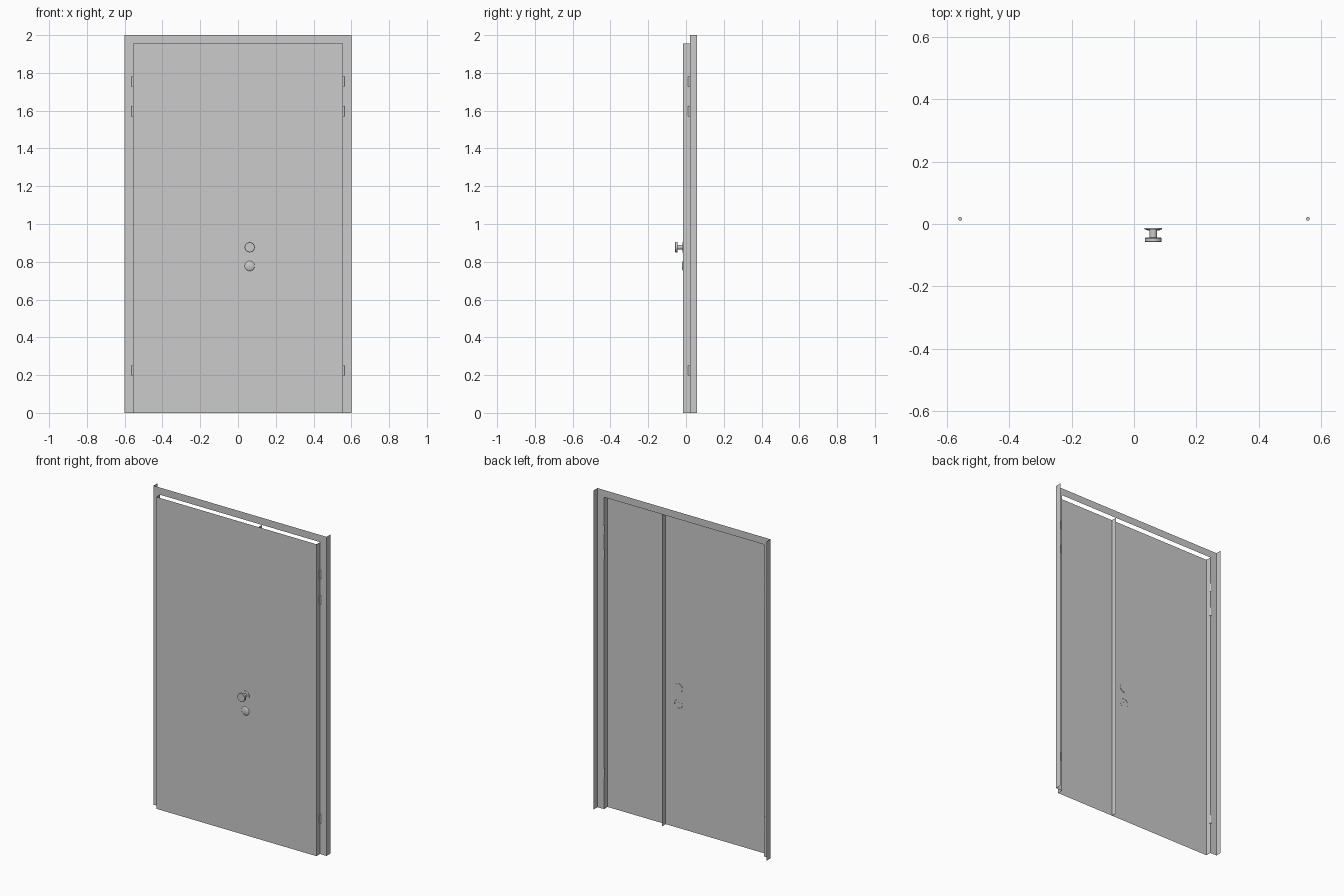
import bpy, bmesh, math

if "Cube" in bpy.data.objects:
    bpy.data.objects.remove(bpy.data.objects["Cube"])

FRAME_X, LEAF_X, SEAM_X = 0.6, 0.555, 0.152
LEAF_TOP, TOP = 1.955, 2.0
FRONT_Y, FACE_Y, BACK_Y = -0.0155, 0.02, 0.058


def finish(name, bm):
    bmesh.ops.remove_doubles(bm, verts=bm.verts, dist=1e-5)
    me = bpy.data.meshes.new(name)
    bm.to_mesh(me)
    bm.free()
    ob = bpy.data.objects.new(name, me)
    bpy.context.collection.objects.link(ob)
    return ob


def add_sheet(bm, path, levels):
    """Extrude a plan (x, y) polyline upwards through the z levels."""
    rows = [[bm.verts.new((x, y, z)) for x, y in path] for z in levels]
    for lo, hi in zip(rows, rows[1:]):
        for i in range(len(path) - 1):
            bm.faces.new((lo[i], lo[i + 1], hi[i + 1], hi[i]))


def lathe(name, profile, x, z, steps=32):
    """Revolve (radius, y) points about the front-to-back axis."""
    bm = bmesh.new()
    vs = [bm.verts.new((r, y, 0)) for r, y in profile]
    es = [bm.edges.new(p) for p in zip(vs, vs[1:])]
    bmesh.ops.spin(bm, geom=vs + es, cent=(0, 0, 0), axis=(0, 1, 0),
                   angle=math.tau, steps=steps, use_merge=True)
    bmesh.ops.remove_doubles(bm, verts=bm.verts, dist=1e-5)
    bmesh.ops.recalc_face_normals(bm, faces=bm.faces)
    ob = finish(name, bm)
    ob.location = (x, 0, z)
    smooth(ob)
    return ob


def smooth(ob):
    bpy.ops.object.select_all(action='DESELECT')
    ob.select_set(True)
    bpy.context.view_layer.objects.active = ob
    bpy.ops.object.shade_smooth_by_angle(angle=math.radians(35))


# Door frame: two angled jambs and a flat header strip
bm = bmesh.new()
levels = (0, LEAF_TOP, TOP)
add_sheet(bm, [(-FRAME_X, BACK_Y), (-FRAME_X, FACE_Y), (-LEAF_X, FACE_Y)], levels)
add_sheet(bm, [(LEAF_X, FACE_Y), (FRAME_X, FACE_Y), (FRAME_X, BACK_Y)], levels)
add_sheet(bm, [(-LEAF_X, FACE_Y), (LEAF_X, FACE_Y)], (LEAF_TOP, TOP))
finish("door_frame", bm)

# Door leaves: folded sheets, open at top, bottom and back
bm = bmesh.new()
add_sheet(bm, [(-LEAF_X, FACE_Y), (-LEAF_X, FRONT_Y), (SEAM_X, FRONT_Y),
               (SEAM_X, FACE_Y)], (0, LEAF_TOP))
finish("wide_leaf", bm)
bm = bmesh.new()
add_sheet(bm, [(SEAM_X, FRONT_Y), (LEAF_X, FRONT_Y), (LEAF_X, FACE_Y)], (0, LEAF_TOP))
finish("narrow_leaf", bm)

# Hinge barrels, three on each side
for side, sx in (("left", -1), ("right", 1)):
    for i, z in enumerate((0.224, 1.597, 1.755)):
        bm = bmesh.new()
        bmesh.ops.create_cone(bm, cap_ends=True, segments=16, radius1=0.006,
                              radius2=0.006, depth=0.054)
        hinge = finish(f"hinge_{side}_{i + 1}", bm)
        hinge.location = (sx * 0.5585, 0.0165, z)
        smooth(hinge)

# Door knob: back plate, stem and flat round grip
lathe("knob_plate", [(0, -0.013), (0.028, -0.013), (0.028, -0.0175), (0, -0.0175)], 0.062, 0.877)
lathe("knob", [(0, -0.0165), (0.012, -0.0165), (0.012, -0.044), (0.025, -0.044), (0.027, -0.046),
               (0.027, -0.056), (0.025, -0.058), (0, -0.058)], 0.062, 0.877)

# Keyhole cover: shallow dome with a pin through the leaf
dome = [(0.027 * math.cos(a), -0.0145 - 0.008 * math.sin(a))
        for a in [math.pi / 2 * i / 8 for i in range(9)]]
lathe("keyhole_cover", dome, 0.062, 0.778)
lathe("keyhole_pin", [(0, -0.017), (0.004, -0.017), (0.004, -0.013), (0, -0.013)], 0.062, 0.785, 12)
